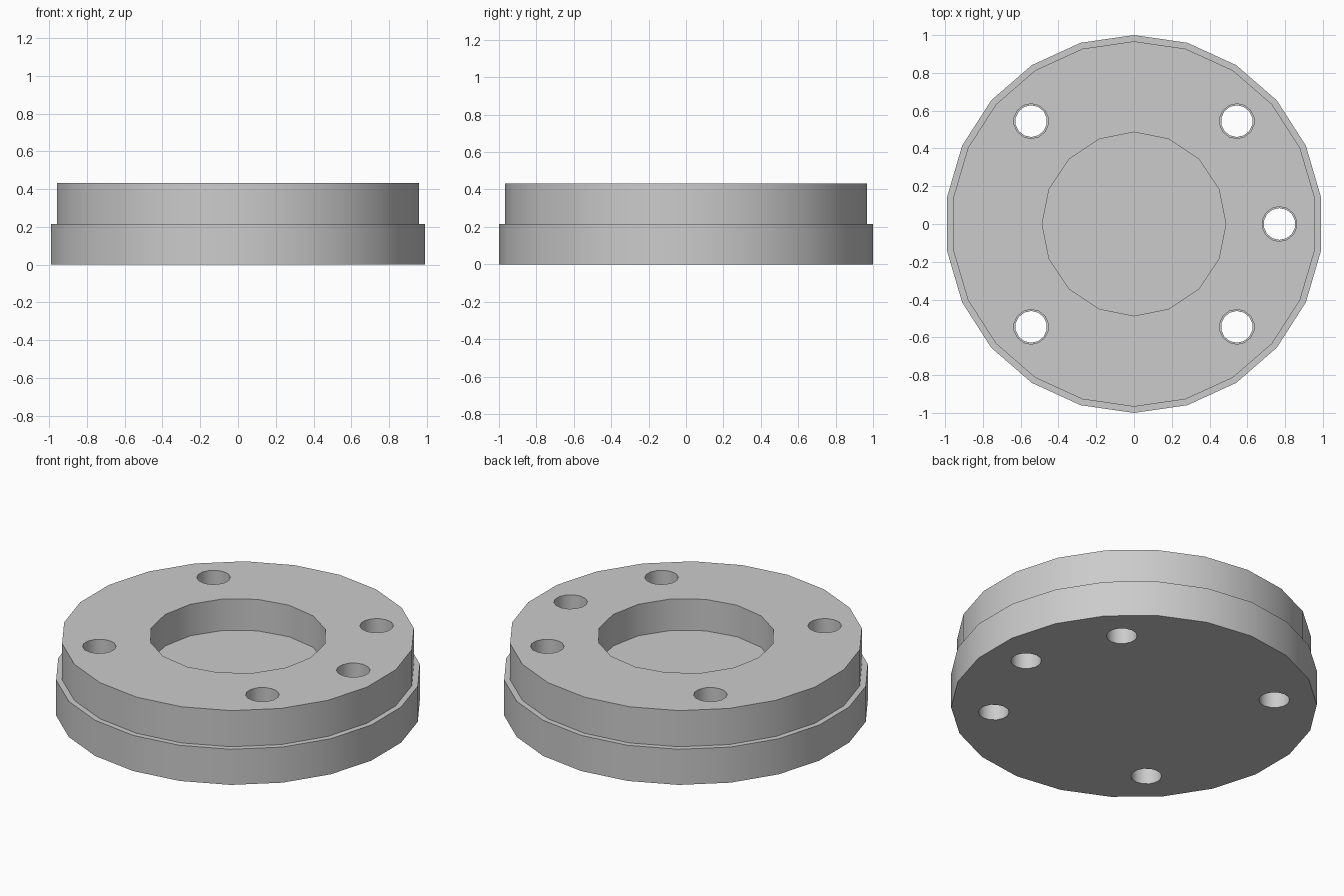
import bpy
import math

cube = bpy.data.objects.get("Cube")
if cube:
    bpy.data.objects.remove(cube, do_unlink=True)

grey = bpy.data.materials.new("light_grey")
grey.use_nodes = True
colour = (0.6, 0.6, 0.6, 1)
grey.diffuse_color = colour
grey.node_tree.nodes["Principled BSDF"].inputs["Base Color"].default_value = colour

STEP = 0.215      # height of the lower disc
TOP = 0.433       # height of the upper face
FLOOR = 0.243     # height of the recess floor
BOLT_RADIUS = 0.77
BOLT_ANGLES = (-135, -45, 0, 45, 135)


def cylinder(name, radius, low, high, sides, x=0, y=0):
    """Upright prism with a vertex pointing to +y."""
    bpy.ops.mesh.primitive_cylinder_add(
        vertices=sides, radius=radius, depth=high - low,
        location=(x, y, (low + high) / 2))
    obj = bpy.context.object
    obj.name = name
    obj.data.materials.append(grey)
    return obj


def cut(obj, cutter):
    """Subtract the cutter from the object and throw it away."""
    mod = obj.modifiers.new("cut", "BOOLEAN")
    mod.operation = "DIFFERENCE"
    mod.solver = "EXACT"
    mod.object = cutter
    bpy.context.view_layer.objects.active = obj
    bpy.ops.object.modifier_apply(modifier=mod.name)
    bpy.data.objects.remove(cutter, do_unlink=True)


def drill(obj, radius):
    """Cut the five bolt holes."""
    for angle in BOLT_ANGLES:
        a = math.radians(angle)
        cut(obj, cylinder("drill", radius, -0.1, TOP + 0.1, 14,
                          BOLT_RADIUS * math.cos(a), BOLT_RADIUS * math.sin(a)))


# Lower disc with narrow bolt holes
lower_disc = cylinder("lower_disc", 1, 0, STEP, 22)
drill(lower_disc, 0.084)

# Upper disc with a round recess and wider bolt holes
upper_disc = cylinder("upper_disc", 0.967, STEP, TOP, 22)
cut(upper_disc, cylinder("recess", 0.486, FLOOR, TOP + 0.1, 16))
drill(upper_disc, 0.092)

# Smooth the walls, keep the rims sharp
bpy.ops.object.select_all(action="DESELECT")
for obj in (lower_disc, upper_disc):
    obj.select_set(True)
bpy.context.view_layer.objects.active = lower_disc
bpy.ops.object.shade_smooth_by_angle(angle=math.radians(35))
